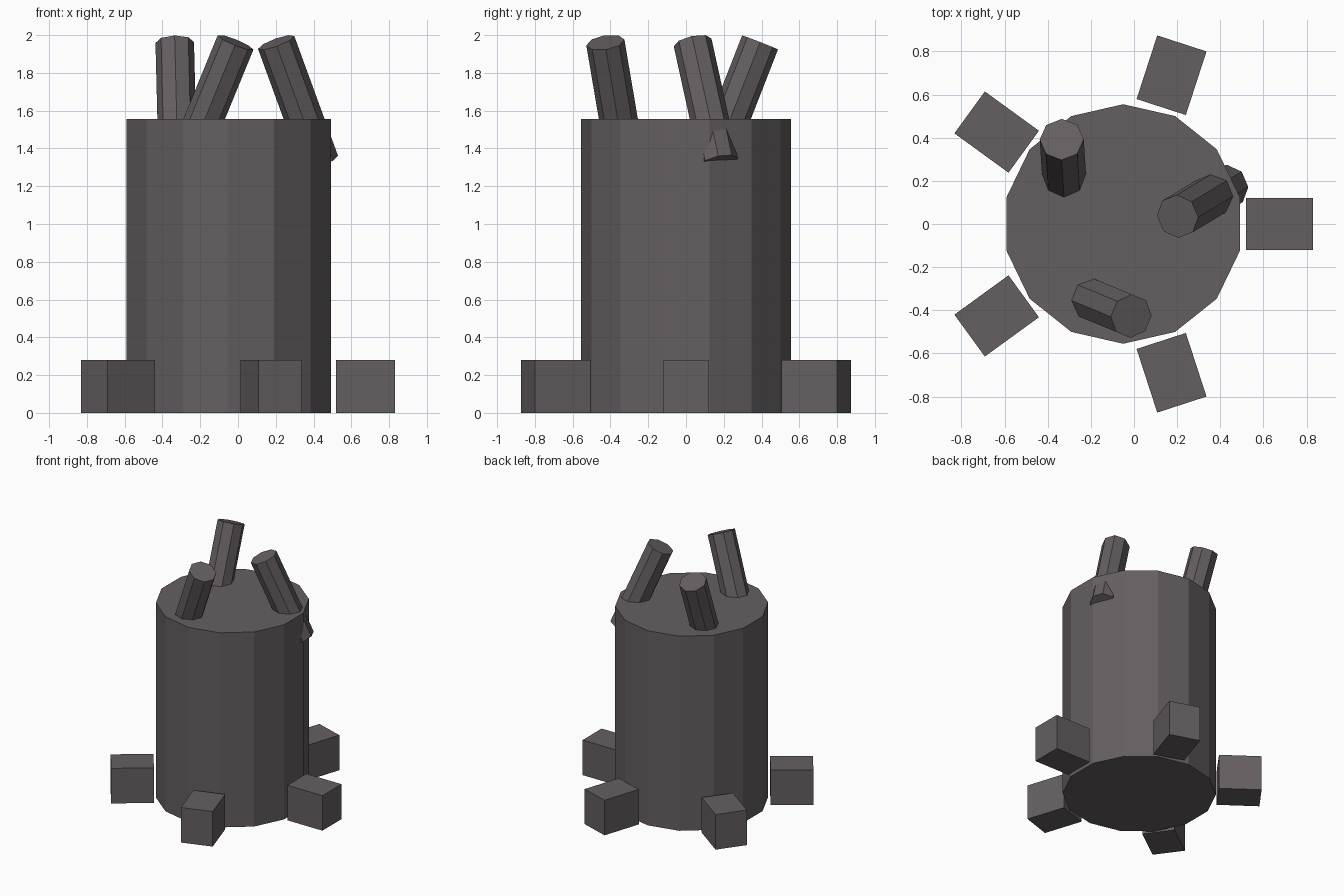
import bpy
from math import cos, sin, tau, pi
from mathutils import Vector

default = bpy.data.objects.get("Cube")
if default:
    bpy.data.objects.remove(default, do_unlink=True)

# Single flat colour
grey = bpy.data.materials.new("warm_dark_grey")
grey.use_nodes = True
colour = (0.13, 0.113, 0.118, 1)
grey.diffuse_color = colour
grey.node_tree.nodes["Principled BSDF"].inputs["Base Color"].default_value = colour

CENTRE_X = -0.05


def finish(name):
    obj = bpy.context.object
    obj.name = name
    obj.data.materials.append(grey)
    return obj


def prism(name, sides, radius, start, end, turn=0.0):
    """Flat-sided cylinder between two points."""
    start, end = Vector(start), Vector(end)
    axis = end - start
    bpy.ops.mesh.primitive_cylinder_add(
        vertices=sides, radius=radius, depth=axis.length, location=(start + end) / 2)
    obj = finish(name)
    obj.rotation_mode = 'QUATERNION'
    obj.rotation_quaternion = Vector((0, 0, 1)).rotation_difference(axis)
    return obj


# Main drum
prism("body", 14, 0.555, (CENTRE_X, 0, 0), (CENTRE_X, 0, 1.555))

# Ring of five foot blocks
for i in range(5):
    a = i * tau / 5
    bpy.ops.mesh.primitive_cube_add(
        size=1, location=(CENTRE_X + 0.725 * cos(a), 0.725 * sin(a), 0.14),
        rotation=(0, 0, a))
    block = finish(f"foot_block_{i + 1}")
    block.scale = (0.31, 0.24, 0.28)

# Leaning pegs: tip position and sideways lean per unit of height
pegs = {
    "back_peg": ((-0.335, 0.392), (-0.025, 0.39)),
    "front_peg": ((-0.013, -0.427), (0.41, -0.17)),
    "left_peg": ((0.202, 0.035), (-0.365, -0.22)),
}
for name, ((x, y), lean) in pegs.items():
    tip = Vector((x, y, 1.961))
    axis = Vector((*lean, 1)).normalized()
    prism(name, 8, 0.102, tip - axis * 0.69, tip)
